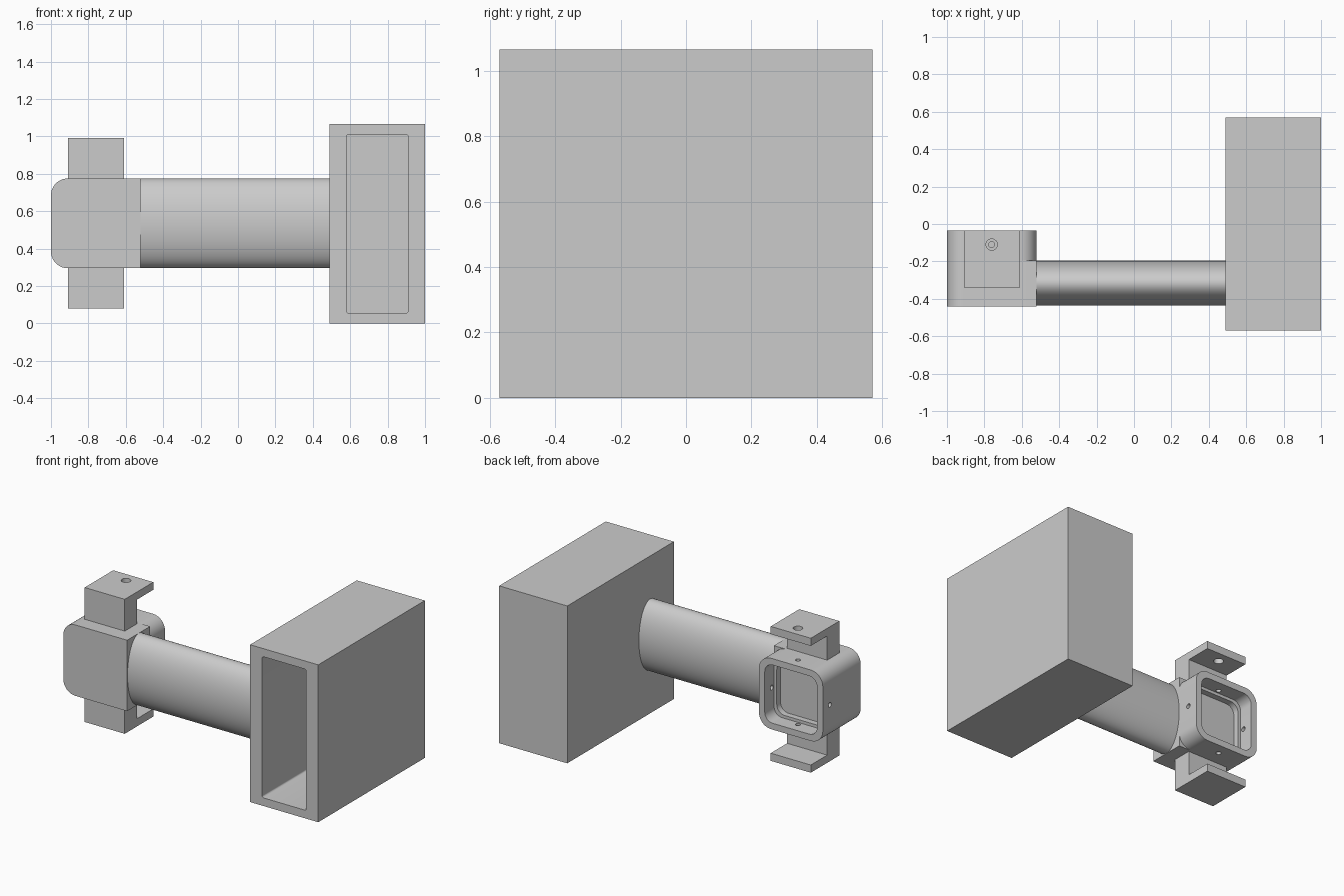
import bpy, bmesh, math
from mathutils import Vector

if "Cube" in bpy.data.objects:
    bpy.data.objects.remove(bpy.data.objects["Cube"])

grey = bpy.data.materials.new("light_grey")
grey.use_nodes = True
colour = (0.6, 0.6, 0.6, 1)
grey.diffuse_color = colour
grey.node_tree.nodes["Principled BSDF"].inputs["Base Color"].default_value = colour


def rounded(u0, u1, v0, v1, radii, steps=10):
    """Rectangle outline; radii go bottom-left, bottom-right, top-right, top-left."""
    corners = [(u0, v0, 1, 1), (u1, v0, -1, 1), (u1, v1, -1, -1), (u0, v1, 1, -1)]
    pts = []
    for i, ((u, v, su, sv), r) in enumerate(zip(corners, radii)):
        if r == 0:
            pts.append((u, v))
            continue
        for k in range(steps + 1):
            a = math.pi + (i + k / steps) * math.pi / 2
            pts.append((u + su * r + r * math.cos(a), v + sv * r + r * math.sin(a)))
    return pts


def ellipse(cu, cv, ru, rv, n=32):
    return [(cu + ru * math.cos(math.tau * i / n), cv + rv * math.sin(math.tau * i / n))
            for i in range(n)]


def prism(name, pts, axis, lo, hi):
    """Extrude an outline along an axis; the outline uses the other two in order."""
    def place(p, d):
        c = list(p)
        c.insert("xyz".index(axis), d)
        return Vector(c)
    bm = bmesh.new()
    low = [bm.verts.new(place(p, lo)) for p in pts]
    high = [bm.verts.new(place(p, hi)) for p in pts]
    bm.faces.new(low)
    bm.faces.new(high)
    for i in range(len(pts)):
        j = (i + 1) % len(pts)
        bm.faces.new((low[i], low[j], high[j], high[i]))
    bmesh.ops.recalc_face_normals(bm, faces=bm.faces)
    mesh = bpy.data.meshes.new(name)
    bm.to_mesh(mesh)
    bm.free()
    mesh.materials.append(grey)
    obj = bpy.data.objects.new(name, mesh)
    bpy.context.collection.objects.link(obj)
    return obj


def activate(obj):
    bpy.ops.object.select_all(action='DESELECT')
    obj.select_set(True)
    bpy.context.view_layer.objects.active = obj


def cut(obj, *cutters):
    for cutter in cutters:
        mod = obj.modifiers.new("cut", 'BOOLEAN')
        mod.operation = 'DIFFERENCE'
        mod.solver = 'EXACT'
        mod.object = cutter
        activate(obj)
        bpy.ops.object.modifier_apply(modifier=mod.name)
        bpy.data.objects.remove(cutter)


# Large housing, open at the front
housing = prism("housing", rounded(0.49, 1, 0, 1.065, [0] * 4), 'y', -0.57, 0.57)
cut(housing, prism("housing_cavity", rounded(0.58, 0.91, 0.055, 1.01, [0.012] * 4, 4),
                   'y', -0.7, 0.5))

# Oval arm between housing and head
arm = prism("arm", ellipse(-0.316, 0.535, 0.12, 0.24, 64), 'x', -0.53, 0.5)

# Head: front block is square on the arm side, rear ring is rounded all round
left, right, bottom, top = -1, -0.522, 0.295, 0.775
r = 0.09
head_block = prism("head_block", rounded(left, right, bottom, top, [r, 0, 0, r]),
                   'y', -0.44, -0.195)
head_ring = prism("head_ring", rounded(left, right, bottom, top, [r] * 4),
                  'y', -0.195, -0.035)


def recess(name, inset, depth):
    outline = rounded(left + inset, right - inset, bottom + inset, top - inset, [0.06] * 4)
    return prism(name, outline, 'y', -0.035 - depth, 0.05)


hole_y = -0.11
mid_x, mid_z = (left + right) / 2, (bottom + top) / 2
cut(head_ring,
    recess("outer_recess", 0.043, 0.1),
    recess("inner_recess", 0.063, 0.14),
    prism("side_holes", ellipse(hole_y, mid_z, 0.016, 0.016, 20), 'x', -1.1, -0.4),
    prism("vertical_holes", ellipse(mid_x, hole_y, 0.016, 0.016, 20), 'z', 0.2, 0.9))

# L-shaped brackets above and below the head
parts = [housing, arm, head_block, head_ring]
for name, side in (("upper_bracket", 1), ("lower_bracket", -1)):
    outline = [(-0.34, 0.2), (-0.34, 0.455), (-0.035, 0.455),
               (-0.035, 0.403), (-0.21, 0.403), (-0.21, 0.2)]
    outline = [(y, mid_z + side * h) for y, h in outline]
    bracket = prism(name, outline, 'x', -0.91, -0.61)
    if side > 0:
        cut(bracket, prism("bracket_hole", ellipse(mid_x, hole_y, 0.03, 0.03),
                           'z', 0.85, 1.1))
    parts.append(bracket)

for part in parts:
    activate(part)
    bpy.ops.object.shade_smooth_by_angle(angle=math.radians(30))
